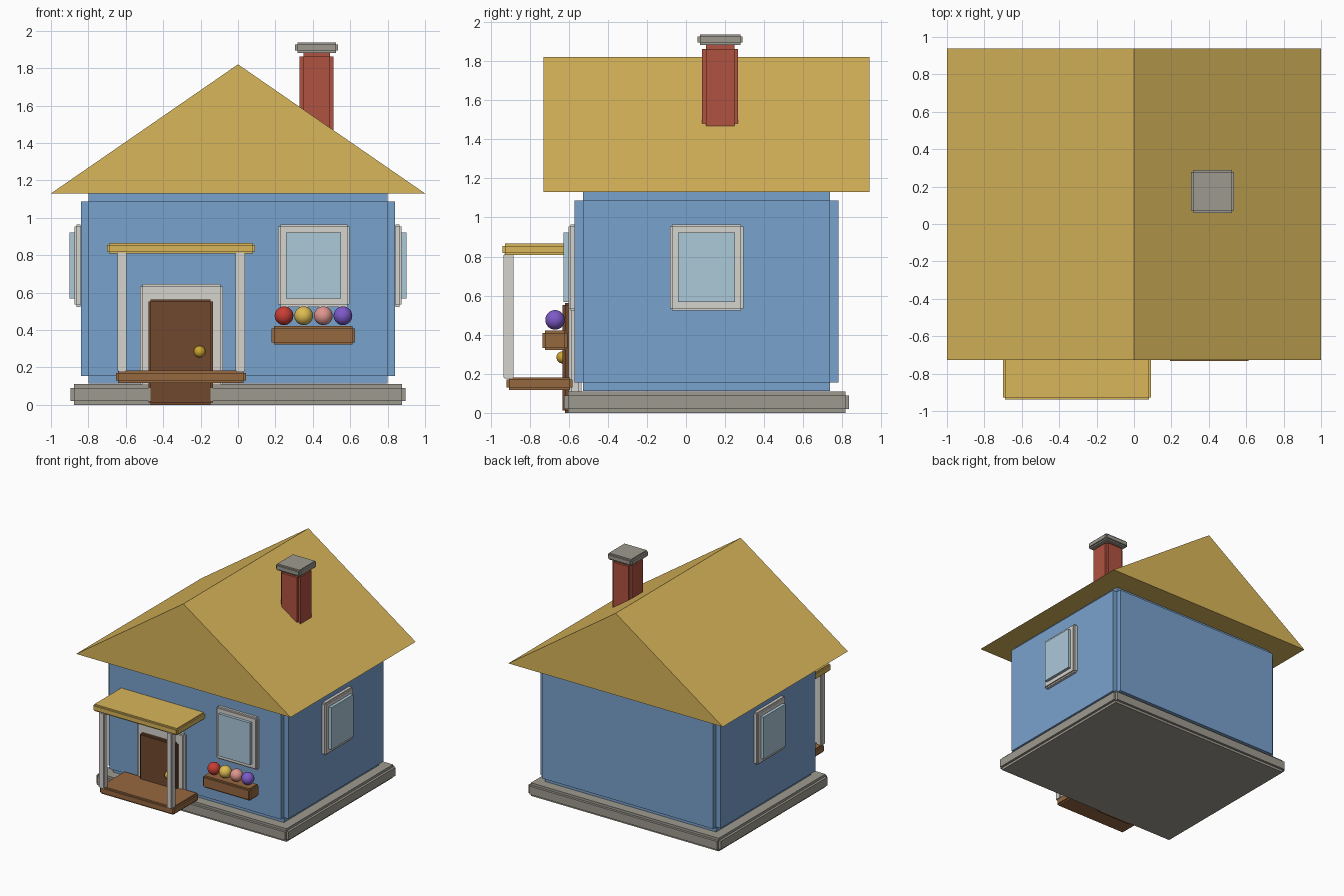
import bpy, bmesh
from mathutils import Matrix, Vector

if "Cube" in bpy.data.objects:
    bpy.data.objects.remove(bpy.data.objects["Cube"])

CY = 0.105  # house centre line in y
mats = {}


def paint(obj, rgb):
    if rgb not in mats:
        m = bpy.data.materials.new("paint_%d" % len(mats))
        m.diffuse_color = [((c / 255 + 0.055) / 1.055) ** 2.4 for c in rgb] + [1]
        m.use_nodes = True
        m.node_tree.nodes["Principled BSDF"].inputs["Base Color"].default_value = m.diffuse_color
        mats[rgb] = m
    obj.data.materials.append(mats[rgb])


def finish(name, bm, rgb):
    bmesh.ops.recalc_face_normals(bm, faces=bm.faces)
    me = bpy.data.meshes.new(name)
    bm.to_mesh(me)
    bm.free()
    obj = bpy.data.objects.new(name, me)
    bpy.context.collection.objects.link(obj)
    paint(obj, rgb)
    return obj


def box(name, x, y, z, rgb, r=0.0):
    """Box from (min, max) ranges; r notches every edge by crossing three boxes."""
    lo, hi = Vector((x[0], y[0], z[0])), Vector((x[1], y[1], z[1]))
    bm = bmesh.new()
    for axis in range(3 if r else 1):
        size = hi - lo
        if r:
            size -= Vector([0 if i == axis else 2 * r for i in range(3)])
        bmesh.ops.create_cube(bm, size=1, matrix=Matrix.Translation((lo + hi) / 2)
                              @ Matrix.Diagonal((*size, 1)))
    return finish(name, bm, rgb)


def ball(name, centre, radius, rgb):
    bm = bmesh.new()
    bmesh.ops.create_uvsphere(bm, u_segments=24, v_segments=14, radius=radius,
                              matrix=Matrix.Translation(centre))
    for f in bm.faces:
        f.smooth = True
    return finish(name, bm, rgb)


STONE, BLUE, STRAW = (158, 154, 144), (121, 162, 206), (217, 182, 90)
BRICK, TRIM, GLASS = (176, 82, 64), (214, 211, 206), (172, 200, 217)
WOOD, DOOR, GOLD = (150, 104, 64), (112, 72, 46), (205, 165, 45)

# Foundation and walls
box("foundation", (-0.896, 0.896), (-0.625, 0.835), (0, 0.11), STONE, 0.02)
box("walls", (-0.84, 0.84), (-0.57, 0.78), (0.113, 1.13), BLUE, 0.042)

# Gable roof: extruded triangle
bm = bmesh.new()
tri = bm.faces.new([bm.verts.new((x, -0.728, z))
                    for x, z in ((-1, 1.13), (1, 1.13), (0, 1.82))])
ext = bmesh.ops.extrude_face_region(bm, geom=[tri])["geom"]
bmesh.ops.translate(bm, vec=(0, 1.666, 0),
                    verts=[v for v in ext if isinstance(v, bmesh.types.BMVert)])
finish("roof", bm, STRAW)

# Chimney
box("chimney", (0.33, 0.51), (0.083, 0.267), (1.4, 1.882), BRICK, 0.019)
box("chimney_cap", (0.305, 0.535), (0.06, 0.29), (1.882, 1.937), STONE, 0.012)

# Door
box("door_frame", (-0.525, -0.08), (-0.602, -0.535), (0.03, 0.647), TRIM, 0.014)
box("door", (-0.478, -0.135), (-0.631, -0.59), (0, 0.563), DOOR, 0.011)
ball("door_knob", (-0.205, -0.632, 0.284), 0.031, GOLD)

# Porch
box("porch_deck", (-0.653, 0.042), (-0.918, -0.582), (0.117, 0.182), WOOD, 0.012)
box("porch_roof", (-0.7, 0.09), (-0.938, -0.56), (0.808, 0.866), STRAW, 0.011)
for side, px in (("left", -0.62), ("right", 0.012)):
    box(side + "_porch_post", (px - 0.025, px + 0.025), (-0.935, -0.882),
        (0.175, 0.815), TRIM, 0.006)

# Front window
box("front_window_frame", (0.215, 0.597), (-0.602, -0.56), (0.524, 0.964), TRIM, 0.011)
box("front_window_glass", (0.256, 0.55), (-0.626, -0.59), (0.567, 0.922), GLASS)

# Side windows, mirrored
for side, s in (("left", -1), ("right", 1)):
    box(side + "_window_frame", sorted((s * 0.83, s * 0.875)), (CY - 0.188, CY + 0.188),
        (0.524, 0.964), TRIM, 0.011)
    box(side + "_window_glass", sorted((s * 0.86, s * 0.9)), (CY - 0.146, CY + 0.146),
        (0.567, 0.922), GLASS)

# Flower box
box("flower_box", (0.18, 0.625), (-0.733, -0.607), (0.321, 0.421), WOOD, 0.012)
for i, rgb in enumerate(((200, 62, 52), (222, 188, 82), (222, 150, 142), (125, 90, 200))):
    ball("flower_%d" % (i + 1), (0.246 + 0.105 * i, -0.67, 0.476), 0.05, rgb)
